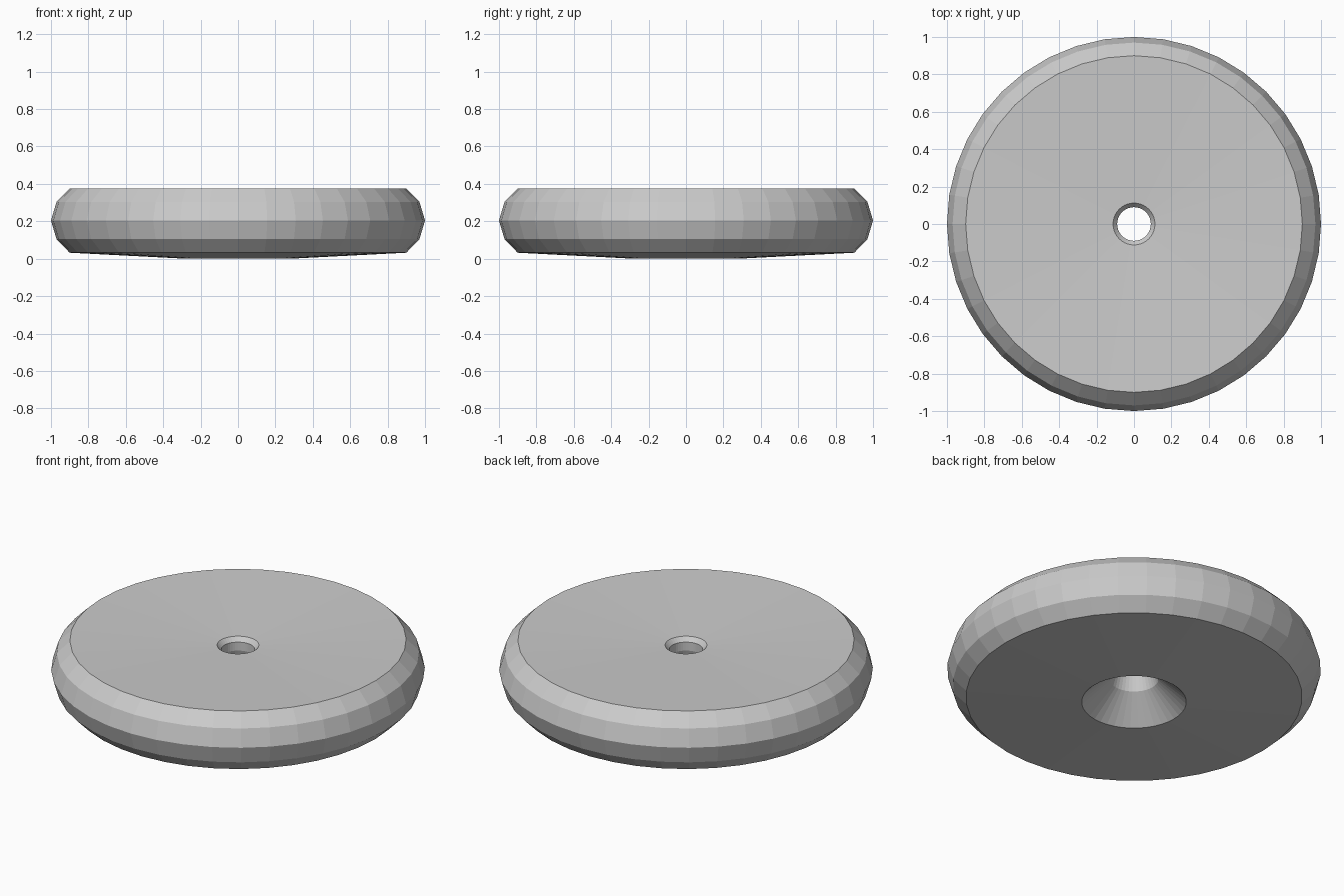
import bpy, bmesh
from math import sin, cos, tau

if "Cube" in bpy.data.objects:
    bpy.data.objects.remove(bpy.data.objects["Cube"])

SEGMENTS = 40

# closed half-section of the disc (radius, height)
PROFILE = [
    (0.28, 0.0), (0.90, 0.032), (0.97, 0.104), (1.0, 0.204),   # underside and lower rim
    (0.97, 0.304), (0.90, 0.375), (0.112, 0.345),              # upper rim and dished top
    (0.09, 0.32), (0.09, 0.27), (0.13, 0.14),                  # bore and flared recess
]


def lathe(name, profile, segments):
    bm = bmesh.new()
    rings = [[bm.verts.new((r * cos(tau * i / segments), r * sin(tau * i / segments), z))
              for r, z in profile] for i in range(segments)]
    n = len(profile)
    for i in range(segments):
        a, b = rings[i], rings[(i + 1) % segments]
        for j in range(n):
            k = (j + 1) % n
            bm.faces.new((a[j], b[j], b[k], a[k]))
    bmesh.ops.recalc_face_normals(bm, faces=bm.faces)
    mesh = bpy.data.meshes.new(name)
    bm.to_mesh(mesh)
    bm.free()
    obj = bpy.data.objects.new(name, mesh)
    bpy.context.collection.objects.link(obj)
    return obj


lathe("wheel_disc", PROFILE, SEGMENTS)
